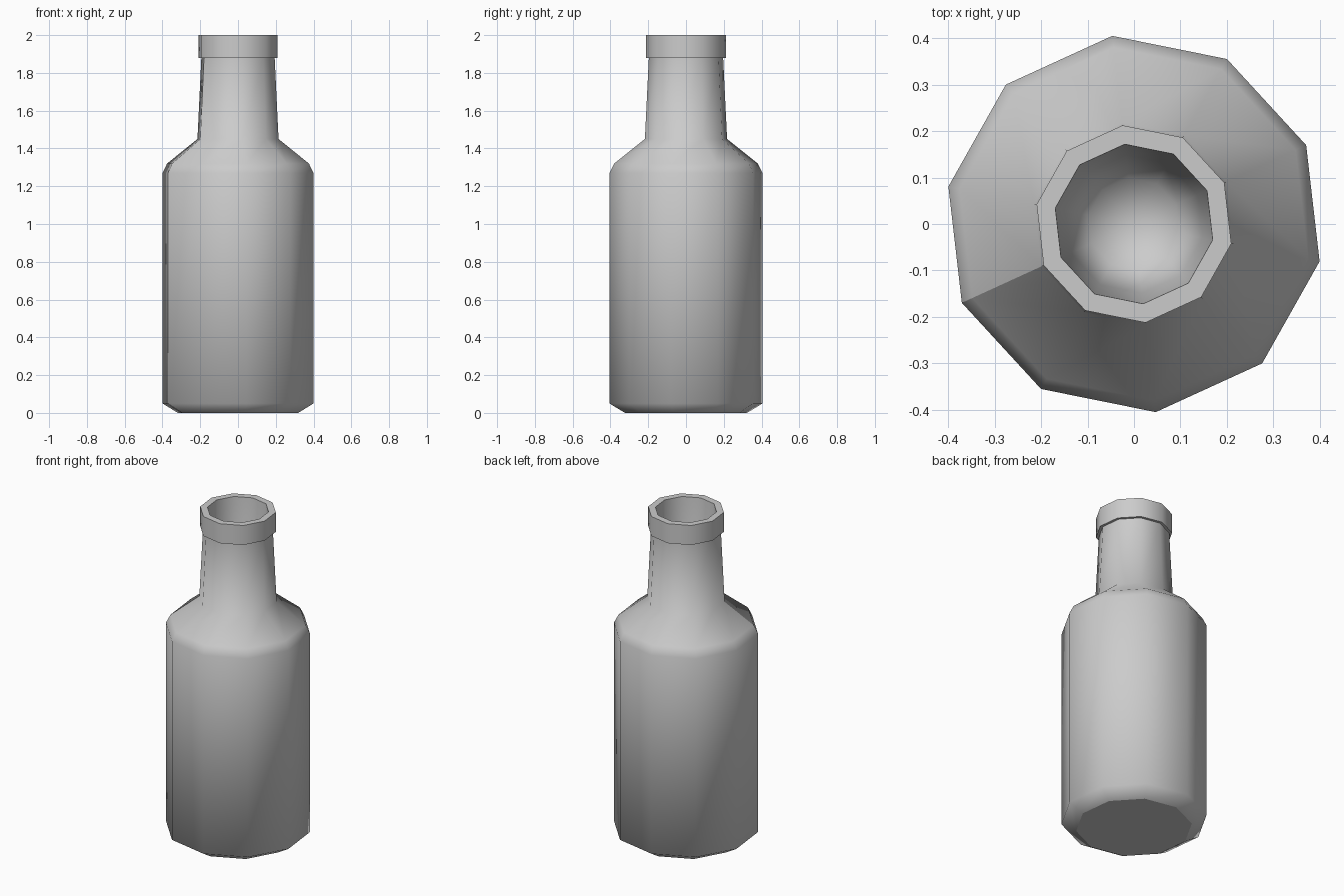
import bpy
import bmesh
from math import cos, sin, radians, tau

if "Cube" in bpy.data.objects:
    bpy.data.objects.remove(bpy.data.objects["Cube"], do_unlink=True)

SIDES = 10
TURN = radians(-11.4)
SEAM = 6  # corner where the shading seam runs

grey = bpy.data.materials.new("plain grey")
grey.use_nodes = True
grey.diffuse_color = (0.6, 0.6, 0.6, 1)
grey.node_tree.nodes["Principled BSDF"].inputs["Base Color"].default_value = (0.6, 0.6, 0.6, 1)


def lathe(name, profile, sharp=(), cap_first=False, cap_last=False, seam=False):
    """Turn (radius, z) points into a ten-sided shell; rings listed in sharp keep hard edges."""
    bm = bmesh.new()
    rings = []
    for r, z in profile:
        rings.append([bm.verts.new((r * cos(TURN + tau * i / SIDES),
                                    r * sin(TURN + tau * i / SIDES), z))
                      for i in range(SIDES)])
    for low, high in zip(rings, rings[1:]):
        for i in range(SIDES):
            j = (i + 1) % SIDES
            bm.faces.new((low[i], low[j], high[j], high[i]))
    if cap_first:
        bm.faces.new(rings[0][::-1])
    if cap_last:
        floor = bm.faces.new(rings[-1])
        bmesh.ops.poke(bm, faces=[floor])
    for f in bm.faces:
        f.smooth = True
    # Hard edges around the chosen rings and down the seam
    for k in sharp:
        for i in range(SIDES):
            bm.edges.get((rings[k][i], rings[k][(i + 1) % SIDES])).smooth = False
    if seam:
        for low, high in zip(rings, rings[1:]):
            bm.edges.get((low[SEAM], high[SEAM])).smooth = False
    mesh = bpy.data.meshes.new(name)
    bm.to_mesh(mesh)
    bm.free()
    mesh.materials.append(grey)
    obj = bpy.data.objects.new(name, mesh)
    bpy.context.collection.objects.link(obj)
    return obj


# Body, shoulder and neck
lathe("bottle_body",
      [(0.325, 0), (0.408, 0.05), (0.408, 1.27), (0.383, 1.32), (0.219, 1.45), (0.198, 1.88)],
      sharp=[0], cap_first=True, seam=True)

# Lip collar with the hollow mouth inside it
lathe("lip_and_mouth",
      [(0.198, 1.88), (0.214, 1.88), (0.214, 2.0), (0.173, 2.0), (0.15, 1.6), (0.1, 1.42)],
      sharp=[1, 2, 3], cap_last=True)
